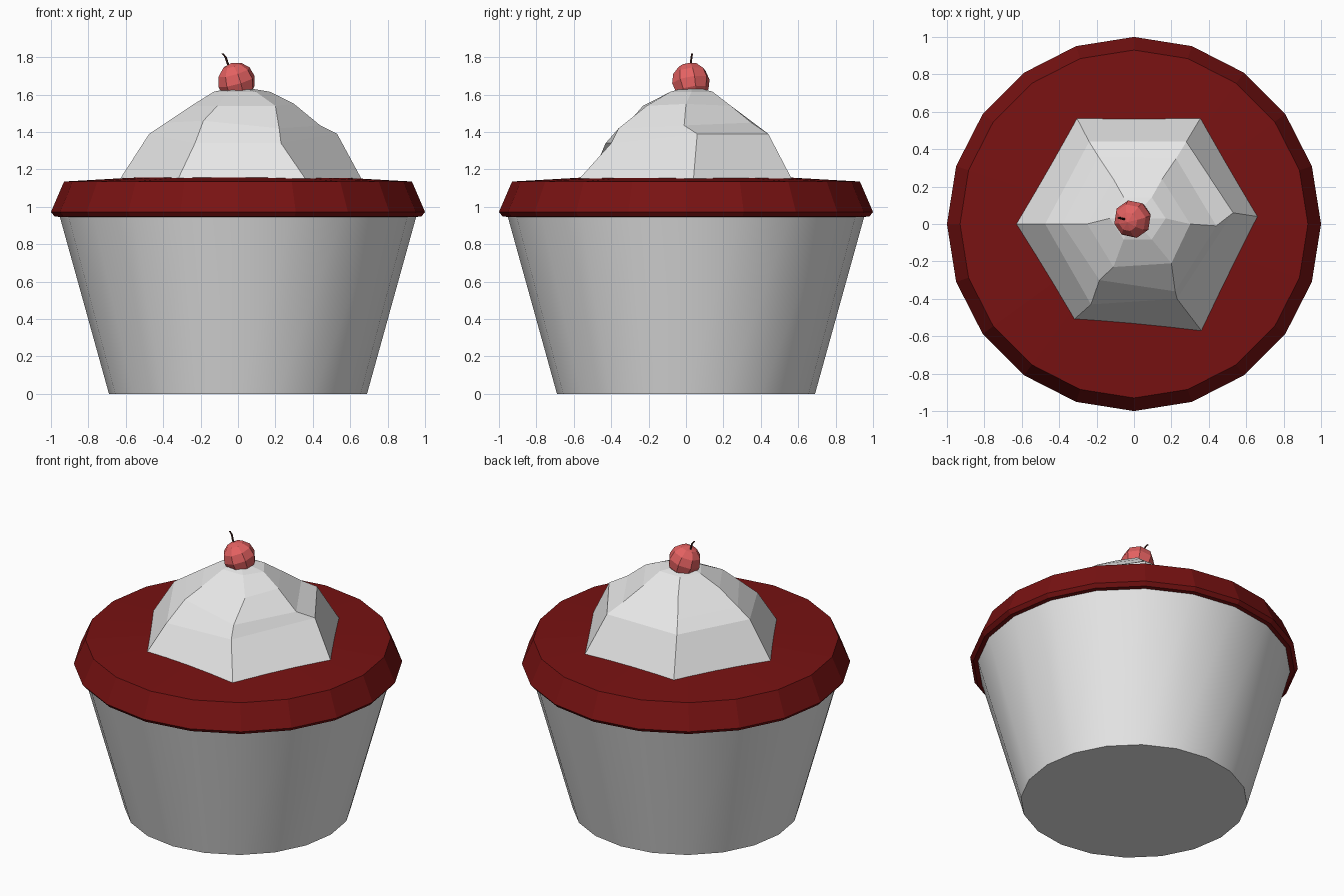
import bpy, bmesh, math
from mathutils import Vector

if "Cube" in bpy.data.objects:
    bpy.data.objects.remove(bpy.data.objects["Cube"])


def material(name, rgb):
    m = bpy.data.materials.new(name)
    m.diffuse_color = (*rgb, 1)
    m.use_nodes = True
    m.node_tree.nodes["Principled BSDF"].inputs["Base Color"].default_value = m.diffuse_color
    return m


WHITE = material("cream_white", (0.8, 0.8, 0.8))
RED = material("dark_red", (0.19, 0.006, 0.006))
CHERRY = material("cherry_red", (0.77, 0.12, 0.12))
STEM = material("stem_dark", (0.05, 0.012, 0.01))


def make_object(name, rings, mat, cap_top=True):
    """Bridge equal-sized rings of points, bottom to top, and cap both ends."""
    bm = bmesh.new()
    loops = [[bm.verts.new(p) for p in ring] for ring in rings]
    n = len(loops[0])
    for a, b in zip(loops, loops[1:]):
        for i in range(n):
            j = (i + 1) % n
            bm.faces.new((a[i], a[j], b[j], b[i]))
    bm.faces.new(loops[0][::-1])
    if cap_top:
        bm.faces.new(loops[-1])
    bmesh.ops.recalc_face_normals(bm, faces=bm.faces)
    me = bpy.data.meshes.new(name)
    bm.to_mesh(me)
    bm.free()
    ob = bpy.data.objects.new(name, me)
    me.materials.append(mat)
    bpy.context.collection.objects.link(ob)
    return ob


def circle(r, z, n=20):
    return [(r * math.cos(math.tau * i / n), r * math.sin(math.tau * i / n), z)
            for i in range(n)]


def shade(ob, angle):
    bpy.ops.object.select_all(action='DESELECT')
    ob.select_set(True)
    bpy.context.view_layer.objects.active = ob
    bpy.ops.object.shade_smooth_by_angle(angle=math.radians(angle))


# Paper cup with smooth sides
cup = make_object("cup", [circle(0.69, 0), circle(0.955, 0.955)], WHITE)
shade(cup, 30)

# Red icing lid, flat-faceted rim with a slightly domed top
icing = make_object("icing", [circle(0.94, 0.945), circle(0.98, 0.948),
                              circle(1.0, 0.972), circle(0.93, 1.135),
                              circle(0.35, 1.168)], RED)

# Swirled six-sided cream: one profile of (x, y, z) per corner, base to top
columns = [
    [(0.66, 0.04, 1.15), (0.53, 0.06, 1.39), (0.44, -0.01, 1.435), (0.30, 0.0, 1.55)],
    [(0.355, 0.565, 1.15), (0.28, 0.44, 1.39), (0.225, 0.35, 1.45), (0.15, 0.24, 1.54)],
    [(-0.305, 0.565, 1.15), (-0.24, 0.44, 1.39), (-0.19, 0.36, 1.45), (-0.11, 0.24, 1.54)],
    [(-0.63, 0.0, 1.15), (-0.475, 0.0, 1.39), (-0.385, 0.0, 1.45), (-0.25, 0.0, 1.54)],
    [(-0.32, -0.51, 1.15), (-0.23, -0.43, 1.34), (-0.185, -0.30, 1.46), (-0.11, -0.23, 1.54)],
    [(0.36, -0.57, 1.15), (0.23, -0.40, 1.34), (0.22, -0.36, 1.42), (0.20, -0.21, 1.54)],
]
rings = [list(r) for r in zip(*columns)]
rings.append([(0.02 + 0.15 * math.cos(math.tau * i / 6),
               0.03 + 0.13 * math.sin(math.tau * i / 6), 1.615) for i in range(6)])
rings.append([(0.01 + 0.06 * math.cos(math.tau * i / 6),
               0.03 + 0.06 * math.sin(math.tau * i / 6), 1.632) for i in range(6)])
cream = make_object("whipped_cream", rings, WHITE)

# Cherry, low-poly ball tilted slightly
bpy.ops.mesh.primitive_uv_sphere_add(segments=8, ring_count=6, radius=0.103,
                                     location=(-0.008, 0.026, 1.67),
                                     rotation=(0.1, -0.3, 0.2))
cherry = bpy.context.object
cherry.name = "cherry"
cherry.data.materials.append(CHERRY)

# Curved stem
path = [(-0.045, 0.026, 1.74), (-0.058, 0.026, 1.775),
        (-0.066, 0.03, 1.8), (-0.083, 0.032, 1.82)]
stem_rings = [[Vector(p) + Vector((0.006 * math.cos(math.tau * i / 6),
                                   0.006 * math.sin(math.tau * i / 6), 0))
               for i in range(6)] for p in path]
make_object("cherry_stem", stem_rings, STEM)
